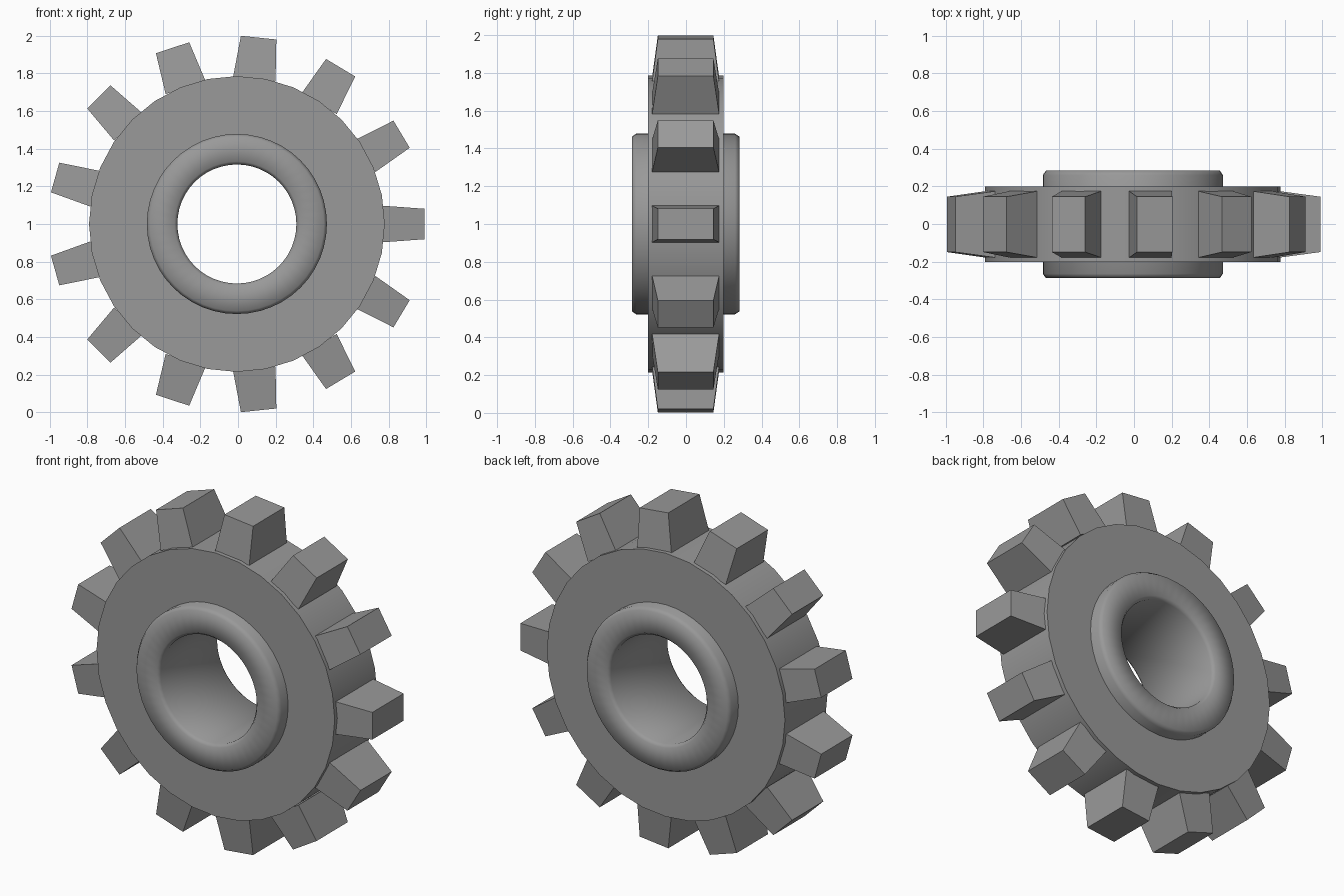
import bpy, bmesh
from math import sin, cos, pi, radians
from mathutils import Vector

if "Cube" in bpy.data.objects:
    bpy.data.objects.remove(bpy.data.objects["Cube"])

CENTRE = Vector((-0.006, -0.002, 1.0))
TEETH = 13

grey = bpy.data.materials.new("plain_grey")
grey.use_nodes = True
colour = (0.32, 0.32, 0.32, 1)
grey.diffuse_color = colour
grey.node_tree.nodes["Principled BSDF"].inputs["Base Color"].default_value = colour


def add_object(name, bm):
    bmesh.ops.recalc_face_normals(bm, faces=bm.faces)
    mesh = bpy.data.meshes.new(name)
    bm.to_mesh(mesh)
    bm.free()
    mesh.materials.append(grey)
    obj = bpy.data.objects.new(name, mesh)
    bpy.context.collection.objects.link(obj)
    obj.location = CENTRE
    return obj


def lathe(name, profile, sides):
    """Spin a closed (radius, y) profile around the y axis."""
    bm = bmesh.new()
    rings = []
    for i in range(sides):
        a = 2 * pi * i / sides
        rings.append([bm.verts.new((r * cos(a), y, r * sin(a))) for r, y in profile])
    n = len(profile)
    for i in range(sides):
        here, there = rings[i], rings[(i + 1) % sides]
        for j in range(n):
            k = (j + 1) % n
            bm.faces.new((here[j], here[k], there[k], there[j]))
    for face in bm.faces:
        face.smooth = True
    return add_object(name, bm)


# Flat wheel body with crisp rims
body = lathe("wheel_body", [(0.4, -0.2), (0.785, -0.2), (0.785, 0.2), (0.4, 0.2)], 32)
bpy.context.view_layer.objects.active = body
body.select_set(True)
bpy.ops.object.shade_smooth_by_angle(angle=radians(40))
body.select_set(False)

# Hollow hub, softly shaded over its narrow bevels
half = [(0.316, 0.265), (0.332, 0.285), (0.462, 0.285), (0.478, 0.262)]
lathe("hub_ring", half + [(r, -y) for r, y in reversed(half)], 48)

# Tapered teeth, leaning slightly and widest at top and bottom
for i in range(TEETH):
    a = 2 * pi * i / TEETH
    place = a + radians(1.1) * sin(2 * a)
    lean = a + radians(4) * sin(2 * a)
    widen = 1 + 0.17 * sin(a) ** 2
    out = Vector((cos(lean), 0, sin(lean)))
    side = Vector((-sin(lean), 0, cos(lean)))
    tip = Vector((cos(place), 0, sin(place))) * 0.996
    bm = bmesh.new()
    bmesh.ops.create_cube(bm, size=2)
    for v in bm.verts:
        outer = v.co.x > 0
        depth = 0.147 if outer else 0.177
        width = (0.081 if outer else 0.097) * widen
        start = tip if outer else tip - out * 0.222
        v.co = start + side * (v.co.z * width) + Vector((0, v.co.y * depth, 0))
    add_object(f"tooth_{i + 1}", bm)
